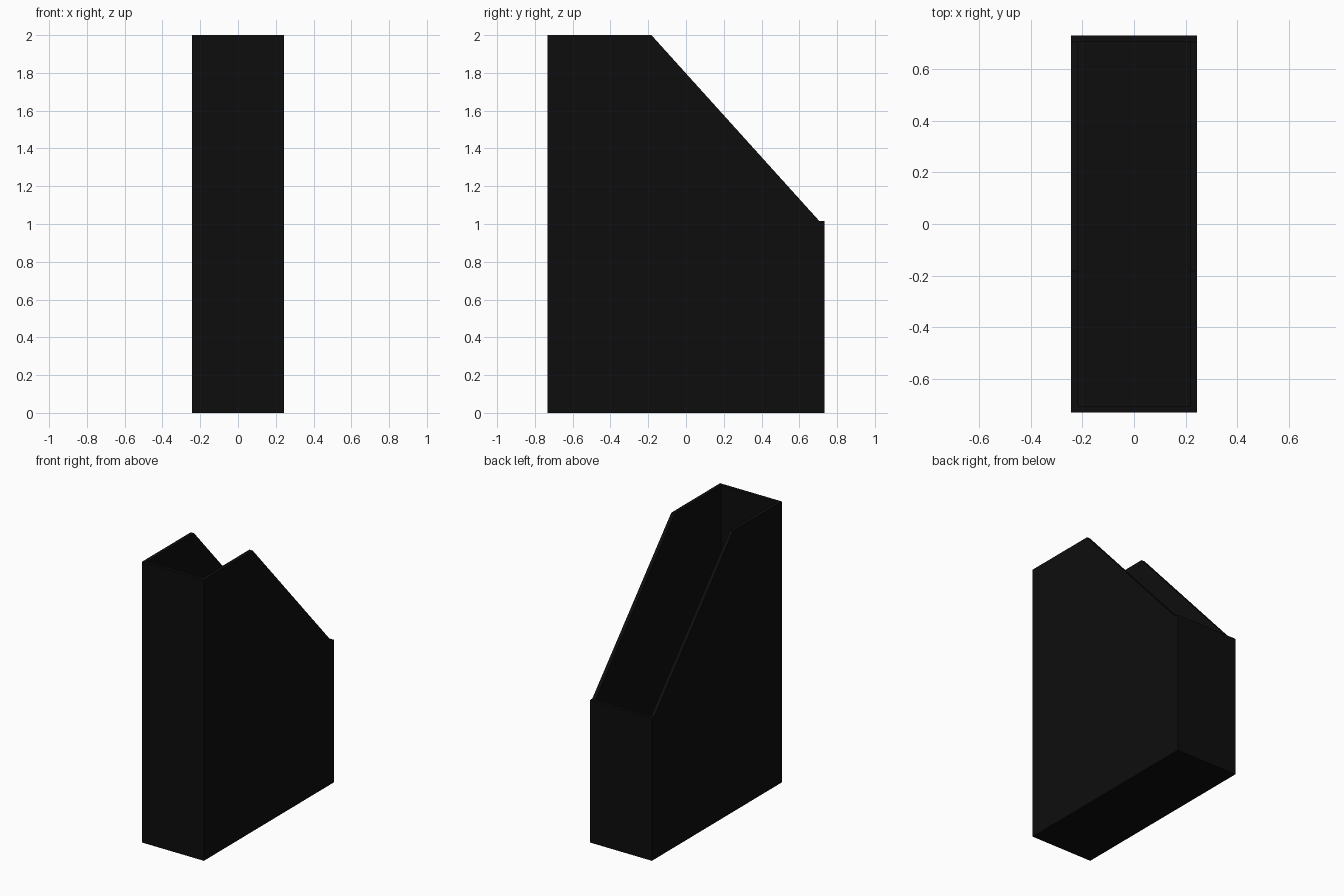
import bpy, bmesh

if "Cube" in bpy.data.objects:
    bpy.data.objects.remove(bpy.data.objects["Cube"])

X, Y, H, T = 0.244, 0.7325, 2.0, 0.026   # half width, half depth, height, wall thickness
LOW = 1.015                              # height of the low end panel

black = bpy.data.materials.new("matte black")
black.diffuse_color = (0.004, 0.004, 0.004, 1)
black.use_nodes = True
black.node_tree.nodes["Principled BSDF"].inputs["Base Color"].default_value = black.diffuse_color


def extrude_x(name, profile, x0, x1):
    """Prism with a (y, z) profile running from x0 to x1."""
    bm = bmesh.new()
    face = bm.faces.new([bm.verts.new((x0, y, z)) for y, z in profile])
    res = bmesh.ops.extrude_face_region(bm, geom=[face])
    verts = [v for v in res["geom"] if isinstance(v, bmesh.types.BMVert)]
    bmesh.ops.translate(bm, verts=verts, vec=(x1 - x0, 0, 0))
    bmesh.ops.recalc_face_normals(bm, faces=bm.faces)
    me = bpy.data.meshes.new(name)
    bm.to_mesh(me)
    bm.free()
    me.materials.append(black)
    ob = bpy.data.objects.new(name, me)
    bpy.context.collection.objects.link(ob)
    return ob


def rect(y0, y1, z0, z1):
    return [(y0, z0), (y1, z0), (y1, z1), (y0, z1)]


# Side walls with the sloped cut
side = [(-Y, 0), (Y, 0), (Y, LOW), (Y - T, LOW), (-0.183, H), (-Y, H)]
extrude_x("left_side", side, -X, -X + T)
extrude_x("right_side", side, X - T, X)

# Floor and end panels fitted between the sides
inner = X - T
extrude_x("floor", rect(-Y + T, Y - T, 0, T), -inner, inner)
extrude_x("tall_end_panel", rect(-Y, -Y + T, 0, H), -inner, inner)
extrude_x("low_end_panel", rect(Y - T, Y, 0, LOW), -inner, inner)
